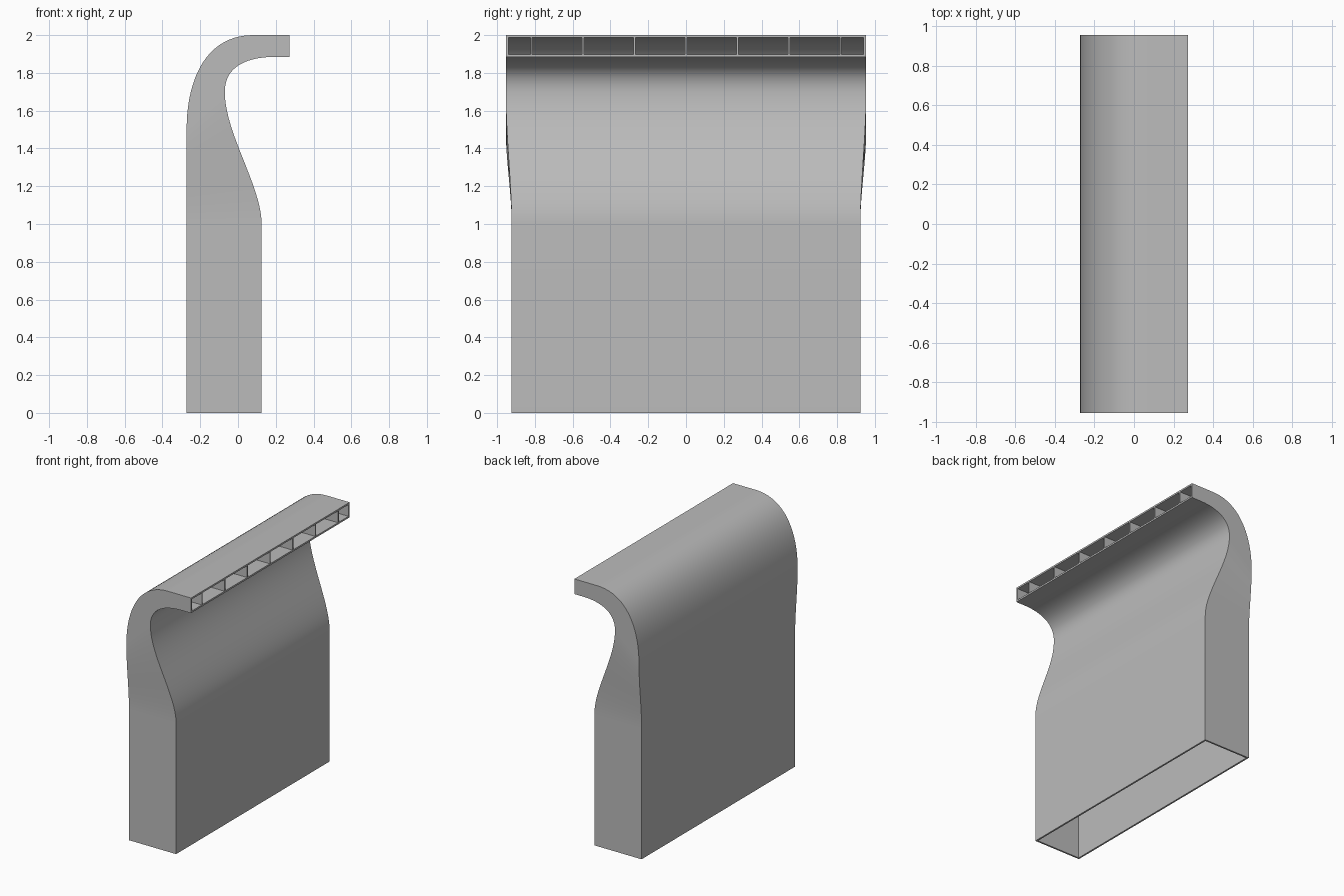
import bpy, bmesh
from mathutils import Vector
from mathutils.geometry import interpolate_bezier

cube = bpy.data.objects.get("Cube")
if cube:
    bpy.data.objects.remove(cube, do_unlink=True)

WALL = 0.013
STEPS = 20

grey = bpy.data.materials.new("plain grey")
grey.use_nodes = True
colour = (0.5, 0.5, 0.5, 1)
grey.diffuse_color = colour
grey.node_tree.nodes["Principled BSDF"].inputs["Base Color"].default_value = colour


def bezier(*pts):
    return [(p.x, p.y) for p in interpolate_bezier(*[Vector(p) for p in pts], STEPS + 1)]


# Back and front wall profiles (x, z), paired station by station
rise = [(-0.272, 1 + 0.5 * i / STEPS) for i in range(STEPS + 1)]
back = [(-0.272, 0)] + rise
back += bezier((-0.272, 1.5), (-0.272, 1.78), (-0.16, 2), (0.08, 2))[1:] + [(0.272, 2)]
front = [(0.125, 0)]
front += bezier((0.125, 1), (0.125, 1.2), (-0.07, 1.48), (-0.07, 1.7))
front += bezier((-0.07, 1.7), (-0.07, 1.83), (0.04, 1.885), (0.2, 1.885))[1:] + [(0.272, 1.885)]


def half_width(i):
    t = min(max((i - 1) / STEPS, 0), 1)
    return 0.923 + 0.031 * t * t * (3 - 2 * t)


def finish(bm, name):
    bmesh.ops.recalc_face_normals(bm, faces=bm.faces)
    mesh = bpy.data.meshes.new(name)
    bm.to_mesh(mesh)
    bm.free()
    mesh.materials.append(grey)
    obj = bpy.data.objects.new(name, mesh)
    bpy.context.collection.objects.link(obj)
    bpy.ops.object.select_all(action='DESELECT')
    obj.select_set(True)
    bpy.context.view_layer.objects.active = obj
    return obj


def loft(rings, capped=False):
    bm = bmesh.new()
    loops = [[bm.verts.new(p) for p in ring] for ring in rings]
    for a, b in zip(loops, loops[1:]):
        for k in range(4):
            n = (k + 1) % 4
            bm.faces.new((a[k], a[n], b[n], b[k]))
    if capped:
        bm.faces.new(loops[0])
        bm.faces.new(loops[-1])
    return bm


def ring(i, y0, y1, inset=0):
    b, f = Vector(back[i]), Vector(front[i])
    step = (f - b).normalized() * inset
    b, f = b + step, f - step
    return [(b.x, y0, b.y), (f.x, y0, f.y), (f.x, y1, f.y), (b.x, y1, b.y)]


# Hollow duct shell, open at the base and at the outlet
bm = loft([ring(i, -half_width(i), half_width(i)) for i in range(len(back))])
duct = finish(bm, "duct_shell")
solid = duct.modifiers.new("wall", 'SOLIDIFY')
solid.thickness = WALL
solid.offset = -1
solid.use_even_offset = True
bpy.ops.object.modifier_apply(modifier=solid.name)
bpy.ops.object.shade_smooth_by_angle(angle=0.6)

# Evenly spaced divider vanes in the outlet
first = STEPS + 1 + STEPS // 2
for n in range(-3, 4):
    y = n * 0.273
    bm = loft([ring(i, y - 0.005, y + 0.005, WALL / 2) for i in range(first, len(back))], True)
    finish(bm, f"outlet_vane_{n + 4}")
    bpy.ops.object.shade_smooth_by_angle(angle=0.6)
